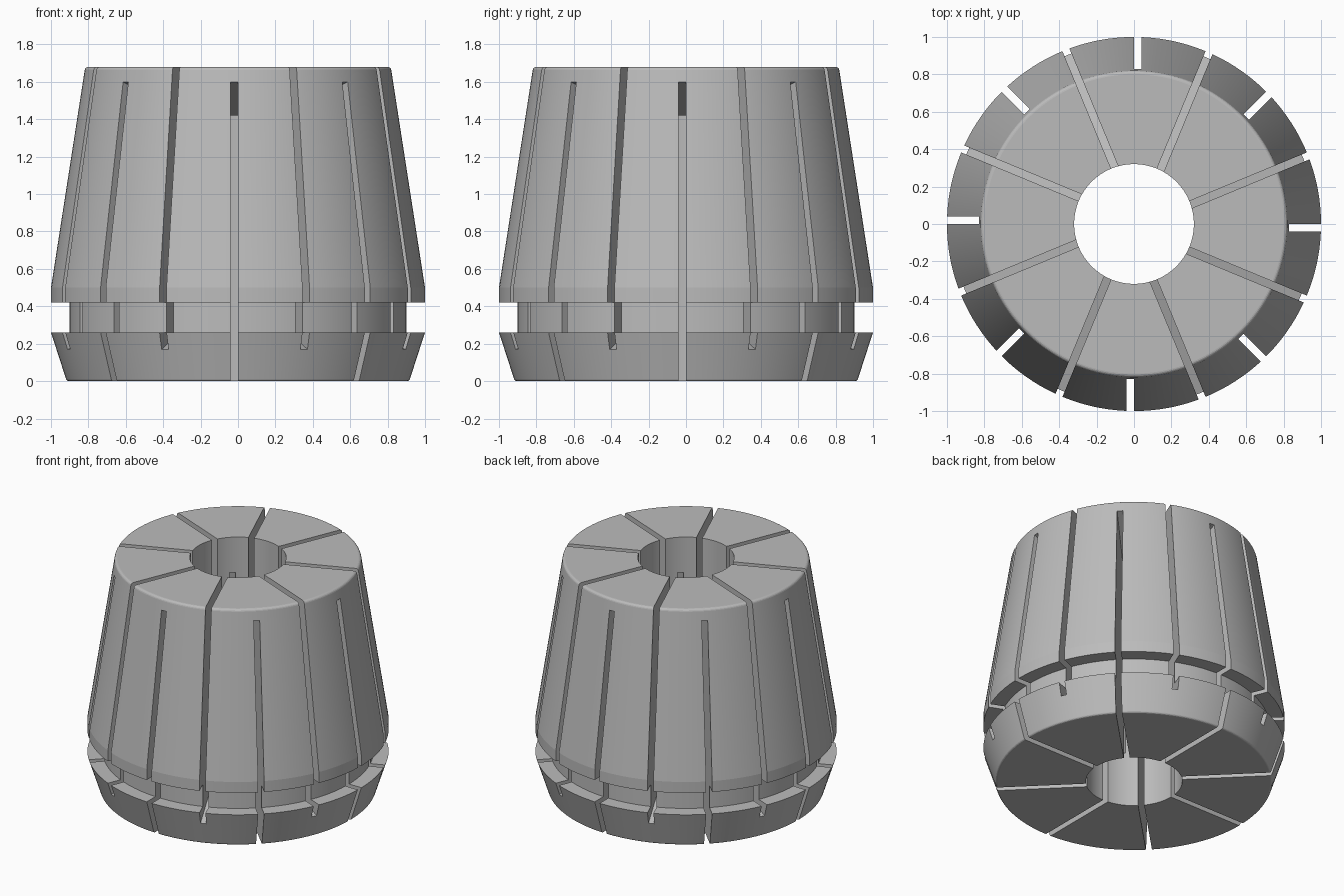
import bpy, bmesh, math
from mathutils import Matrix, Vector

cube = bpy.data.objects.get("Cube")
if cube:
    bpy.data.objects.remove(cube, do_unlink=True)

SEGMENTS = 160
SLOT_WIDTH = 0.04
SLOTS = 8

steel = bpy.data.materials.new("grey_steel")
steel.use_nodes = True
steel.diffuse_color = (0.5, 0.5, 0.5, 1)
steel.node_tree.nodes["Principled BSDF"].inputs["Base Color"].default_value = (0.5, 0.5, 0.5, 1)


def finish(bm, name):
    bmesh.ops.recalc_face_normals(bm, faces=bm.faces)
    mesh = bpy.data.meshes.new(name)
    bm.to_mesh(mesh)
    bm.free()
    mesh.materials.append(steel)
    obj = bpy.data.objects.new(name, mesh)
    bpy.context.collection.objects.link(obj)
    return obj


def fillet(r, z, radius, start, end, steps=4):
    """Points of an arc around (r, z), angles in degrees."""
    angles = [math.radians(start + (end - start) * i / steps) for i in range(steps + 1)]
    return [(r + radius * math.cos(a), z + radius * math.sin(a)) for a in angles]


# Turned body: bore, lower taper, groove, rim and long upper taper
profile = [(0.32, 0)]
profile += fillet(0.905, 0.015, 0.015, -90, -17)
profile += [(1, 0.26), (0.9, 0.26), (0.9, 0.42), (1, 0.42), (1, 0.5)]
profile += fillet(0.8, 1.66, 0.02, 9, 90)
profile += [(0.32, 1.68)]

bm = bmesh.new()
turn = Matrix.Rotation(math.pi / SEGMENTS, 3, 'Z')
verts = [bm.verts.new(turn @ Vector((r, 0, z))) for r, z in profile]
edges = [bm.edges.new((a, b)) for a, b in zip(verts, verts[1:] + verts[:1])]
bmesh.ops.spin(bm, geom=verts + edges, cent=(0, 0, 0), axis=(0, 0, 1),
               angle=math.tau, steps=SEGMENTS, use_merge=True)
bmesh.ops.remove_doubles(bm, verts=bm.verts, dist=1e-5)
body = finish(bm, "collet_body")


# Radial slots, alternately open at the bottom and at the top, with sloped ends
def add_slot(bm, outline, angle):
    rot = Matrix.Rotation(angle, 3, 'Z')
    sides = [[bm.verts.new(rot @ Vector((r, y, z))) for r, z in outline]
             for y in (-SLOT_WIDTH, 0)]
    bm.faces.new(sides[0])
    bm.faces.new(sides[1][::-1])
    for i in range(len(outline)):
        j = (i + 1) % len(outline)
        bm.faces.new((sides[0][j], sides[0][i], sides[1][i], sides[1][j]))


from_below = [(0.2, -0.1), (1.1, -0.1), (1.1, 1.695), (0.2, 1.378)]
from_above = [(0.2, 0.443), (1.1, 0.124), (1.1, 1.8), (0.2, 1.8)]
bm = bmesh.new()
for i in range(SLOTS):
    add_slot(bm, from_below, math.tau * i / SLOTS)
    add_slot(bm, from_above, math.tau * (i + 0.5) / SLOTS)
cutter = finish(bm, "slot_cutter")
cutter.hide_render = True

cut = body.modifiers.new("slots", 'BOOLEAN')
cut.operation = 'DIFFERENCE'
cut.solver = 'EXACT'
cut.object = cutter

bpy.ops.object.select_all(action='DESELECT')
body.select_set(True)
bpy.context.view_layer.objects.active = body
bpy.ops.object.modifier_apply(modifier=cut.name)
bpy.data.objects.remove(cutter, do_unlink=True)

# Smooth round surfaces, crisp machined edges
bpy.ops.object.shade_smooth_by_angle(angle=math.radians(7))
